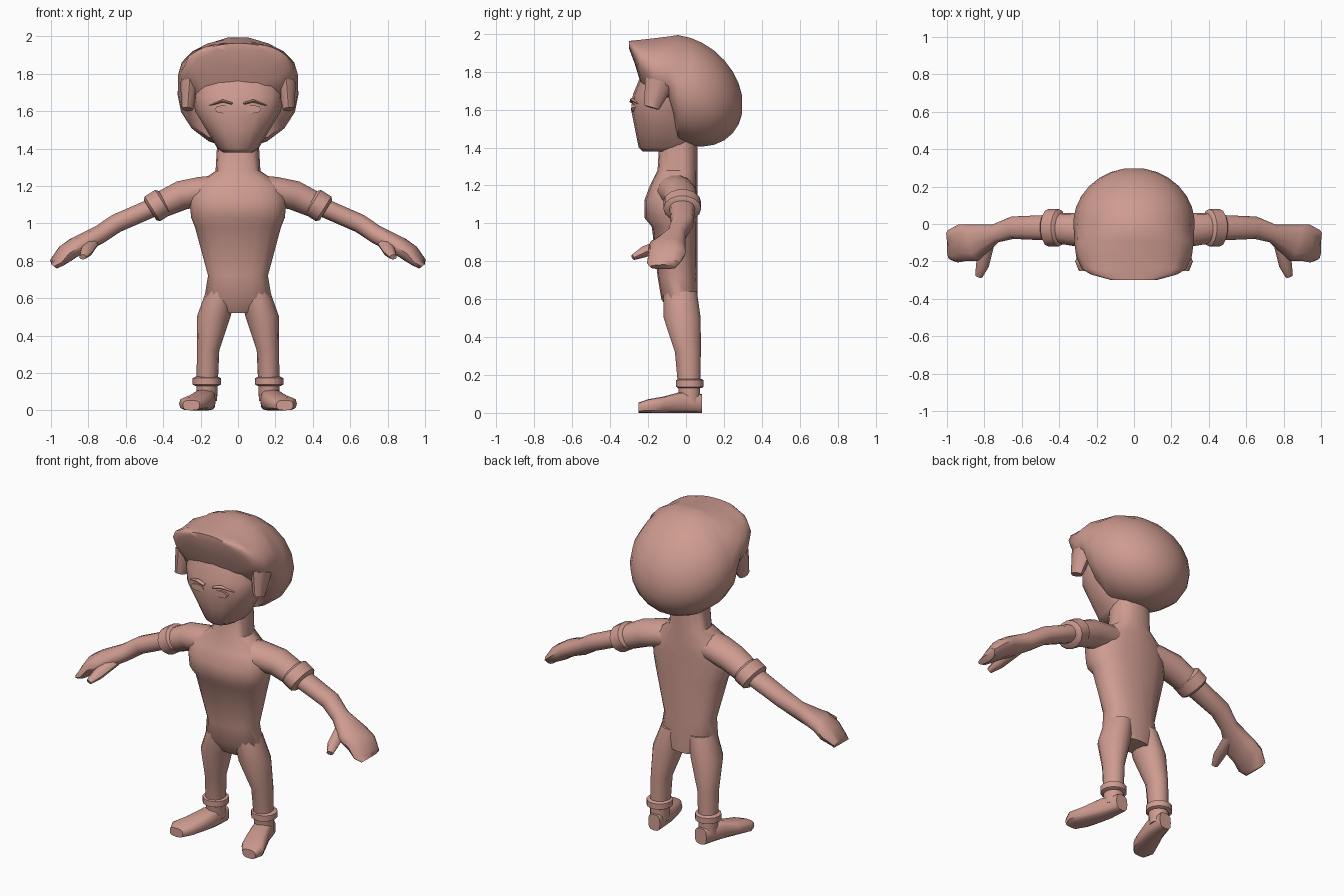
import bpy, bmesh, math
from mathutils import Vector

default_cube = bpy.data.objects.get("Cube")
if default_cube:
    bpy.data.objects.remove(default_cube, do_unlink=True)

clay = bpy.data.materials.new("clay_pink")
clay.use_nodes = True
clay.diffuse_color = (0.62, 0.33, 0.28, 1)
clay.node_tree.nodes["Principled BSDF"].inputs["Base Color"].default_value = clay.diffuse_color

SIDEWAYS, DEPTH, UPRIGHT = Vector.Fill(3), Vector((0, 1, 0)), Vector((0, 0, 1))


def signed_power(value, power):
    return math.copysign(abs(value) ** power, value)


def finish(name, bm, mirror, angle):
    """Turn a bmesh into a shaded object, optionally mirrored to the other side."""
    bmesh.ops.recalc_face_normals(bm, faces=bm.faces)
    mesh = bpy.data.meshes.new(name)
    bm.to_mesh(mesh)
    bm.free()
    mesh.materials.append(clay)
    part = bpy.data.objects.new(name, mesh)
    bpy.context.collection.objects.link(part)
    bpy.ops.object.select_all(action="DESELECT")
    part.select_set(True)
    bpy.context.view_layer.objects.active = part
    bpy.ops.object.shade_smooth_by_angle(angle=math.radians(angle))
    if mirror:
        modifier = part.modifiers.new("Mirror", "MIRROR")
        modifier.use_mirror_merge = False


def loft(name, rings, axis=None, sides=14, power=1, mirror=False, angle=45):
    """Skin oval rings (x, y, z, half width, half height) along an axis or their own path."""
    bm = bmesh.new()
    centres = [Vector(ring[:3]) for ring in rings]
    span = (centres[-1] - centres[0]).normalized()
    reference = DEPTH if abs(span.z) > 0.8 else UPRIGHT
    loops = []
    for index, (centre, ring) in enumerate(zip(centres, rings)):
        before = centres[max(index - 1, 0)]
        after = centres[min(index + 1, len(rings) - 1)]
        tangent = axis or after - before
        across = tangent.cross(reference).normalized()
        upward = across.cross(tangent).normalized()
        loop = []
        for step in range(sides):
            turn = math.tau * step / sides
            wide = signed_power(math.cos(turn), power) * ring[3]
            high = signed_power(math.sin(turn), power) * ring[4]
            loop.append(bm.verts.new(centre + across * wide + upward * high))
        loops.append(loop)
    for lower, upper in zip(loops, loops[1:]):
        for step in range(sides):
            following = (step + 1) % sides
            bm.faces.new((lower[step], lower[following], upper[following], upper[step]))
    bm.faces.new(loops[0])
    bm.faces.new(loops[-1])
    finish(name, bm, mirror, angle)


def column(name, profile, back):
    """Upright form with a straight back, from (height, half width, front)."""
    rings = [(0, (front + back) / 2, height, width, (back - front) / 2)
             for height, width, front in profile]
    loft(name, rings, axis=UPRIGHT, sides=16, power=0.85)


def cuff(name, start, end, width, depth):
    """Rolled band with rounded rims."""
    start, end = Vector(start), Vector(end)
    rings = []
    for along, swell in ((0, 0.8), (0.15, 1), (0.85, 1), (1, 0.8)):
        rings.append((*start.lerp(end, along), width * swell, depth * swell))
    loft(name, rings, mirror=True)


# Torso with an overhanging chest, running into the neck
column("torso", [
    (0.52, 0.1, -0.08), (0.6, 0.18, -0.13), (0.72, 0.16, -0.15),
    (0.98, 0.23, -0.18), (1.03, 0.25, -0.22), (1.12, 0.26, -0.22),
    (1.2, 0.24, -0.19), (1.28, 0.12, -0.15), (1.45, 0.11, -0.14)], back=0.06)

# Head tapering to the chin
column("head", [
    (1.38, 0.08, -0.23), (1.4, 0.11, -0.25), (1.5, 0.17, -0.27),
    (1.6, 0.23, -0.29), (1.68, 0.24, -0.28), (1.8, 0.24, -0.23)], back=0.05)

# Hair: a domed back, drooping to the nape, then a front rising to the fringe
hair_rings = []
for step in range(8):
    swing = 1.4 - step * 0.22
    y, size = 0.3 * math.sin(swing), math.cos(swing)
    hair_rings.append((0, y, 1.7 - y / 4, 0.325 * size, 0.29 * size))
for y, low, width in ((-0.09, 1.6, 0.32), (-0.17, 1.61, 0.31),
                      (-0.24, 1.74, 0.28), (-0.27, 1.84, 0.23), (-0.3, 1.92, 0.12)):
    top = 2 + y / 8
    hair_rings.append((0, y, (top + low) / 2, width, (top - low) / 2))
loft("hair", hair_rings, axis=-DEPTH, sides=18, angle=50)
loft("sideburn", [(0.26, -0.14, 1.75, 0.05, 0.08), (0.27, -0.18, 1.61, 0.03, 0.04)],
     sides=8, mirror=True)

# Eyes and brows
loft("eye", [(0.08, y, 1.61, 0.045, 0.022) for y in (-0.25, -0.287)],
     sides=8, mirror=True, angle=25)
loft("eyebrow", [(0.03, -0.285, 1.64, 0.012, 0.007), (0.08, -0.283, 1.655, 0.014, 0.008),
                 (0.15, -0.245, 1.63, 0.01, 0.005)], sides=6, mirror=True)

# Sleeves with rolled cuffs
loft("sleeve", [(0.1, -0.06, 1.18, 0.1, 0.08), (0.2, -0.05, 1.17, 0.1, 0.08),
                (0.3, -0.03, 1.15, 0.09, 0.08), (0.43, -0.02, 1.09, 0.08, 0.07)], mirror=True)
cuff("sleeve_cuff", (0.39, -0.02, 1.12), (0.47, -0.02, 1.07), width=0.1, depth=0.08)

# Forearm flowing into a flat mitten hand, with a thumb
loft("arm", [(0.42, -0.02, 1.1, 0.07, 0.05), (0.65, -0.02, 1, 0.06, 0.05),
             (0.74, -0.05, 0.94, 0.05, 0.05), (0.86, -0.1, 0.88, 0.1, 0.05),
             (0.92, -0.1, 0.84, 0.1, 0.05), (0.97, -0.12, 0.79, 0.09, 0.03),
             (0.985, -0.12, 0.77, 0.07, 0.02)], sides=12, power=0.9, mirror=True)
loft("thumb", [(0.78, -0.08, 0.9, 0.04, 0.03), (0.81, -0.22, 0.85, 0.035, 0.03),
               (0.83, -0.28, 0.82, 0.02, 0.015)], sides=8, mirror=True)

# Trouser legs with ankle cuffs
loft("leg", [(0.09, -0.03, 0.64, 0.08, 0.09), (0.13, -0.02, 0.5, 0.09, 0.1),
             (0.16, 0.01, 0.32, 0.06, 0.07), (0.167, 0.02, 0.05, 0.055, 0.055)],
     axis=-UPRIGHT, mirror=True)
cuff("trouser_cuff", (0.167, 0.02, 0.13), (0.167, 0.02, 0.18), width=0.075, depth=0.075)

# Flat-soled shoes turned slightly outward, each ring resting on the ground
shoe_rings = []
for x, y, width, half_height in ((0.16, 0.085, 0.04, 0.05), (0.18, -0.03, 0.06, 0.055),
                                 (0.21, -0.12, 0.07, 0.043), (0.24, -0.2, 0.075, 0.036),
                                 (0.25, -0.25, 0.045, 0.027)):
    shoe_rings.append((x, y, half_height, width, half_height))
loft("shoe", shoe_rings, axis=-DEPTH, sides=12, power=0.65, mirror=True)
